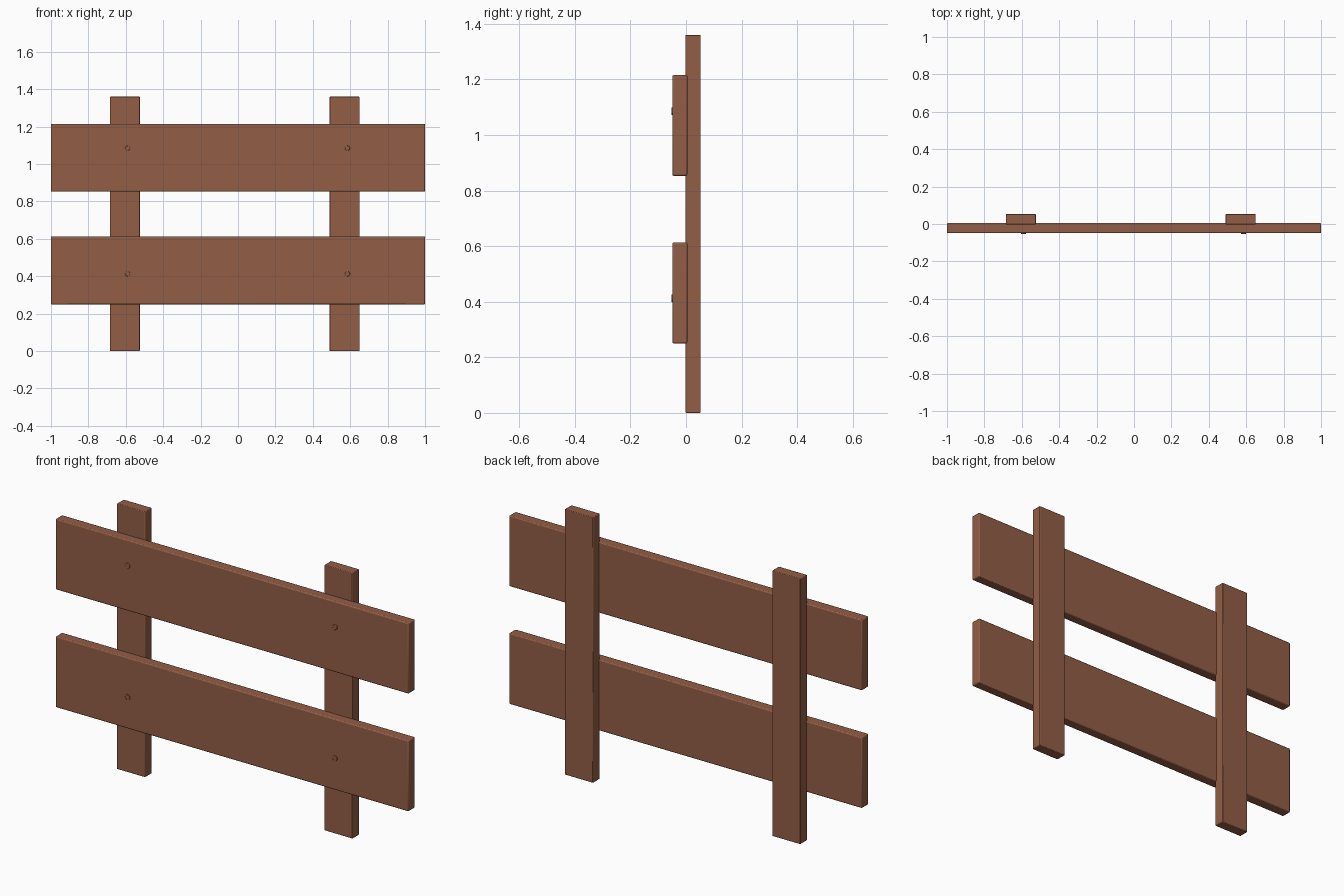
import bpy
import math

if "Cube" in bpy.data.objects:
    bpy.data.objects.remove(bpy.data.objects["Cube"])

wood = bpy.data.materials.new("brown wood")
wood.diffuse_color = (0.29, 0.112, 0.061, 1)
wood.use_nodes = True
wood.node_tree.nodes["Principled BSDF"].inputs["Base Color"].default_value = wood.diffuse_color


def finish(obj, name, bevel):
    obj.name = name
    obj.data.materials.append(wood)
    mod = obj.modifiers.new("soft edges", 'BEVEL')
    mod.width = bevel
    mod.segments = 2
    mod.limit_method = 'ANGLE'
    bpy.ops.object.shade_smooth_by_angle(angle=math.radians(50))


def board(name, x0, x1, y0, y1, z0, z1, bevel):
    bpy.ops.mesh.primitive_cube_add(
        size=1, location=((x0 + x1) / 2, (y0 + y1) / 2, (z0 + z1) / 2))
    obj = bpy.context.object
    obj.scale = (x1 - x0, y1 - y0, z1 - z0)
    bpy.ops.object.transform_apply(location=False, rotation=False, scale=True)
    finish(obj, name, bevel)


# Upright posts at the back
for side, x in (("left", -0.605), ("right", 0.57)):
    board(side + "_post", x - 0.08, x + 0.08, -0.002, 0.053, 0, 1.36, 0.003)

# Wide horizontal planks at the front
for level, z0, z1 in (("lower", 0.25, 0.613), ("upper", 0.853, 1.215)):
    board(level + "_plank", -1, 1, -0.049, 0.005, z0, z1, 0.005)

# Small nail heads on the plank faces
for level, z in (("lower", 0.413), ("upper", 1.085)):
    for side, x in (("left", -0.59), ("right", 0.585)):
        bpy.ops.mesh.primitive_cylinder_add(
            vertices=12, radius=0.0135, depth=0.012,
            location=(x, -0.047, z), rotation=(math.pi / 2, 0, 0))
        finish(bpy.context.object, f"{level}_{side}_nail", 0.002)
